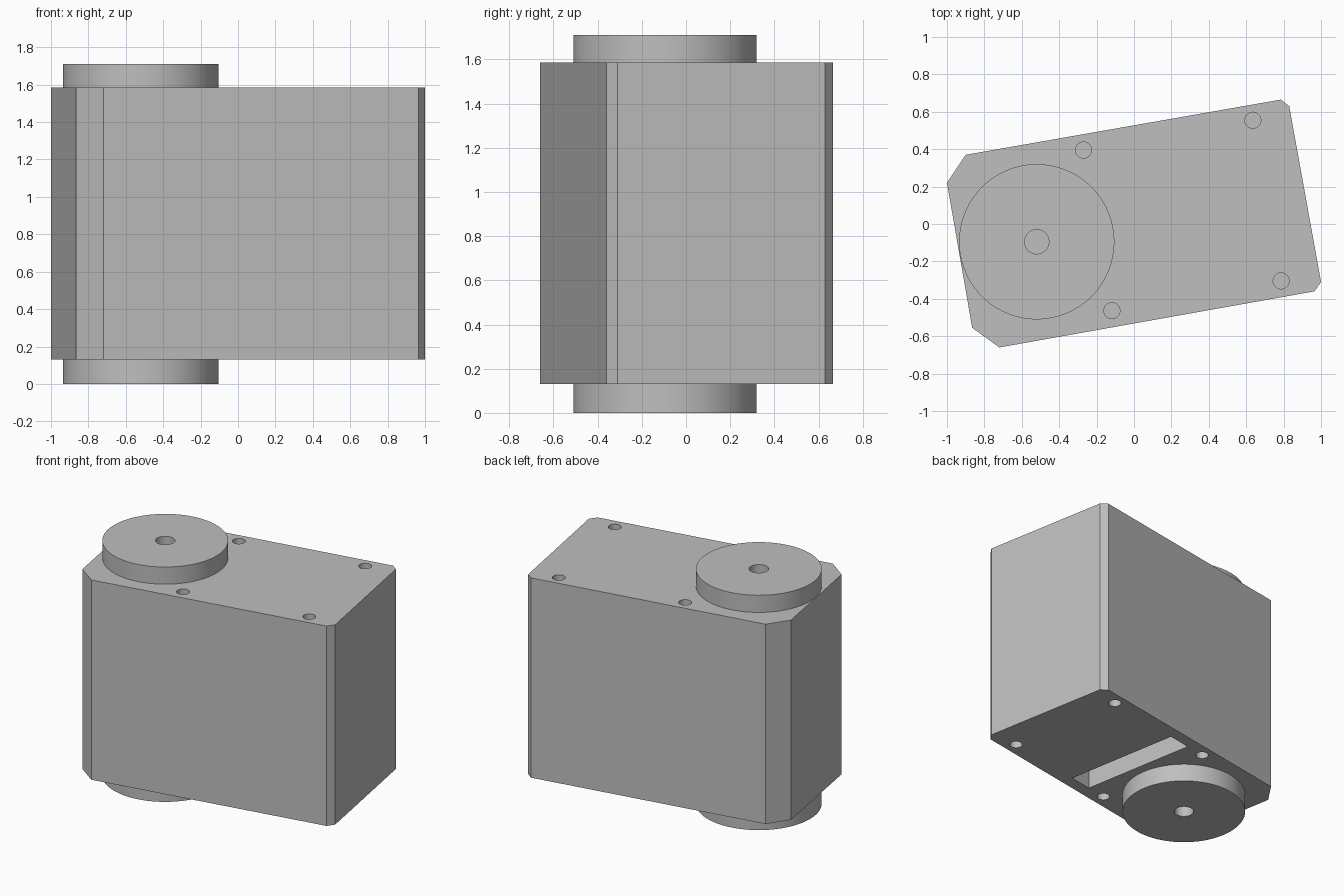
import bpy
import bmesh
from math import radians
from mathutils import Matrix, Vector

cube = bpy.data.objects.get("Cube")
if cube:
    bpy.data.objects.remove(cube, do_unlink=True)

GREY = (0.52, 0.52, 0.52, 1)
metal = bpy.data.materials.new("plain grey")
metal.use_nodes = True
metal.diffuse_color = GREY
for node in metal.node_tree.nodes:
    if node.type == "BSDF_PRINCIPLED":
        node.inputs["Base Color"].default_value = GREY

BOTTOM, TOP, HEIGHT = 0.13, 1.585, 1.71
AXIS = (-0.52, -0.095)
TURN = Matrix.Rotation(radians(10), 4, "Z")


def finish(name, bm):
    bmesh.ops.recalc_face_normals(bm, faces=bm.faces)
    mesh = bpy.data.meshes.new(name)
    bm.to_mesh(mesh)
    bm.free()
    mesh.materials.append(metal)
    obj = bpy.data.objects.new(name, mesh)
    bpy.context.collection.objects.link(obj)
    return obj


def add_cylinder(bm, centre, radius, low, high, sides):
    place = Matrix.Translation((*centre, (low + high) / 2))
    bmesh.ops.create_cone(bm, cap_ends=True, segments=sides, radius1=radius,
                          radius2=radius, depth=high - low, matrix=place)


def activate(obj):
    bpy.ops.object.select_all(action="DESELECT")
    obj.select_set(True)
    bpy.context.view_layer.objects.active = obj


def cut(obj, cutter):
    cutter.hide_render = True
    mod = obj.modifiers.new("cut", "BOOLEAN")
    mod.operation = "DIFFERENCE"
    mod.solver = "EXACT"
    mod.object = cutter
    activate(obj)
    bpy.ops.object.modifier_apply(modifier=mod.name)
    bpy.data.objects.remove(cutter, do_unlink=True)


# Housing: turned block with large and small corner chamfers
outline = [(-0.9, 0.37), (-1, 0.22), (-0.865, -0.555), (-0.72, -0.66),
           (0.965, -0.36), (1, -0.31), (0.83, 0.63), (0.785, 0.665)]
bm = bmesh.new()
base = bm.faces.new([bm.verts.new((x, y, BOTTOM)) for x, y in outline])
side = bmesh.ops.extrude_face_region(bm, geom=[base])
bmesh.ops.translate(bm, vec=(0, 0, TOP - BOTTOM),
                    verts=[g for g in side["geom"] if isinstance(g, bmesh.types.BMVert)])
housing = finish("housing", bm)

# Screw holes at both ends and the slot underneath
bm = bmesh.new()
for u in (-0.197, 0.722):
    for v in (-0.436, 0.436):
        spot = (TURN @ Vector((u, v, 0))).xy
        add_cylinder(bm, spot, 0.043, BOTTOM - 0.1, BOTTOM + 0.2, 32)
        add_cylinder(bm, spot, 0.043, TOP - 0.2, TOP + 0.1, 32)
slot = Matrix.Translation((0.043, 0, BOTTOM + 0.15)) @ Matrix.Diagonal((0.175, 0.873, 0.5, 1))
bmesh.ops.create_cube(bm, size=1, matrix=TURN @ slot)
cut(housing, finish("housing_cutter", bm))

# Round end discs, each with a centre hole
discs = []
for name, low, high in (("bottom_disc", 0, BOTTOM), ("top_disc", TOP, HEIGHT)):
    bm = bmesh.new()
    add_cylinder(bm, AXIS, 0.415, low, high, 96)
    disc = finish(name, bm)
    bm = bmesh.new()
    add_cylinder(bm, AXIS, 0.065, low - 0.1, high + 0.1, 48)
    cut(disc, finish("disc_cutter", bm))
    discs.append(disc)

for obj in [housing] + discs:
    activate(obj)
    bpy.ops.object.shade_smooth_by_angle(angle=radians(25))
